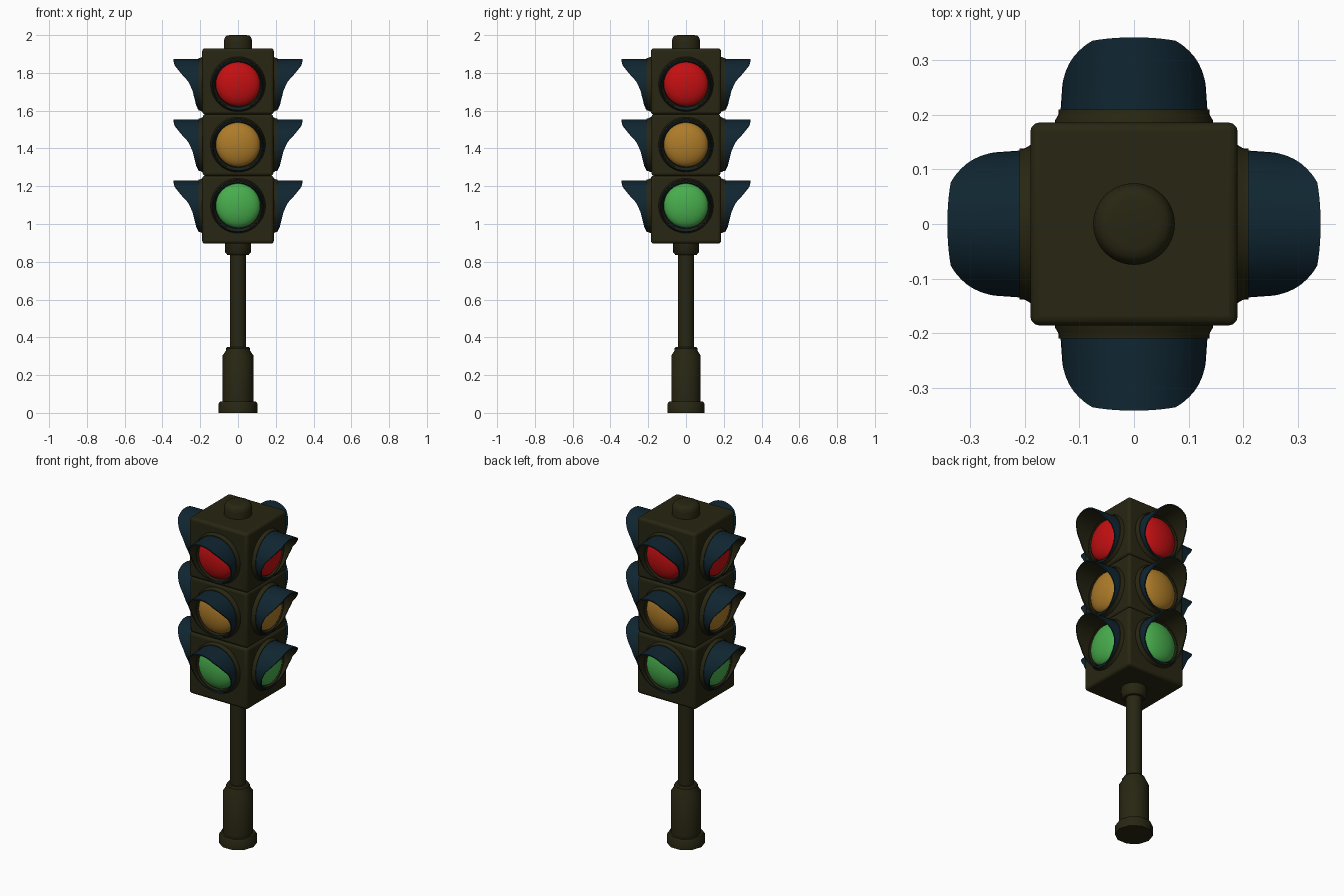
import bpy, bmesh, math
from mathutils import Matrix

if "Cube" in bpy.data.objects:
    bpy.data.objects.remove(bpy.data.objects["Cube"])


def mat(name, rgb):
    m = bpy.data.materials.new(name)
    m.diffuse_color = (*rgb, 1)
    m.use_nodes = True
    m.node_tree.nodes["Principled BSDF"].inputs["Base Color"].default_value = m.diffuse_color
    return m


OLIVE = mat("dark_olive", (0.021, 0.019, 0.006))
NAVY = mat("dark_navy", (0.005, 0.019, 0.031))
RED = mat("red", (0.55, 0.005, 0.006))
AMBER = mat("amber", (0.42, 0.20, 0.022))
GREEN = mat("green", (0.065, 0.42, 0.075))


def finish(bm, name, mats):
    bmesh.ops.remove_doubles(bm, verts=bm.verts, dist=1e-5)
    bmesh.ops.recalc_face_normals(bm, faces=bm.faces)
    me = bpy.data.meshes.new(name)
    bm.to_mesh(me)
    bm.free()
    for m in mats:
        me.materials.append(m)
    ob = bpy.data.objects.new(name, me)
    bpy.context.collection.objects.link(ob)
    return ob


def skin(bm, rings, closed=False, mats=None):
    """Bridge rings of points with quads."""
    vs = [[bm.verts.new(p) for p in r] for r in rings]
    n = len(vs[0])
    for i in range(len(vs) if closed else len(vs) - 1):
        a, b = vs[i], vs[(i + 1) % len(vs)]
        for j in range(n):
            k = (j + 1) % n
            f = bm.faces.new((a[j], a[k], b[k], b[j]))
            f.material_index = mats[i] if mats else 0


def lathe(name, profile, m, seg=32, closed=False, xf=None):
    """Turn (radius, height) points about z, then move by xf."""
    bm = bmesh.new()
    angs = [2 * math.pi * i / seg for i in range(seg)]
    skin(bm, [[(max(r, 1e-7) * math.cos(a), max(r, 1e-7) * math.sin(a), h)
               for a in angs] for r, h in profile], closed)
    if xf:
        bm.transform(xf)
    return finish(bm, name, [m])


# stand: flanged foot, pole, collar under the housing
lathe("foot", [(0, 0), (0.102, 0), (0.102, 0.05), (0.095, 0.06), (0.081, 0.06),
               (0.081, 0.305), (0.063, 0.33), (0.063, 0.342), (0.055, 0.35), (0, 0.35)],
      OLIVE, 10)
lathe("pole", [(0, 0.33), (0.043, 0.33), (0.043, 0.86), (0, 0.86)], OLIVE, 16)
lathe("collar", [(0, 0.835), (0.055, 0.835), (0.068, 0.85), (0.07, 0.92), (0, 0.92)], OLIVE, 24)
# top cap
lathe("top_cap", [(0, 1.90), (0.075, 1.90), (0.075, 1.965), (0.071, 1.985), (0.06, 1.997),
                  (0.045, 2.0), (0, 2.0)], OLIVE, 32)


# housing: three rounded boxes with shallow grooves between them
def box(name, hx, hy, z0, z1, bevel):
    bm = bmesh.new()
    bmesh.ops.create_cube(bm, size=1)
    for v in bm.verts:
        v.co = (v.co.x * 2 * hx, v.co.y * 2 * hy, z0 + (v.co.z + 0.5) * (z1 - z0))
    ob = finish(bm, name, [OLIVE])
    if bevel:
        b = ob.modifiers.new("bevel", 'BEVEL')
        b.width, b.segments = bevel, 3


for nm, hx, z0, z1 in (("lower", 0.19, 0.896, 1.256), ("middle", 0.187, 1.254, 1.582),
                       ("upper", 0.19, 1.58, 1.93)):
    box(nm + "_housing", hx, hx - 0.004, z0, z1, 0.016)
box("housing_core", 0.176, 0.172, 0.93, 1.9, 0)

# visor front edge: reach at a height above the lamp centre
EDGE = [(-0.14, 0.208), (-0.11, 0.222), (-0.04, 0.238), (0.015, 0.263),
        (0.06, 0.302), (0.105, 0.336), (0.14, 0.344)]


def reach(h):
    for (h0, d0), (h1, d1) in zip(EDGE, EDGE[1:]):
        if h <= h1:
            return d0 + (d1 - d0) * (h - h0) / (h1 - h0)
    return EDGE[-1][1]


def visor(name, xf):
    bm = bmesh.new()
    angs = [2 * math.pi * i / 48 for i in range(48)]

    def ring(t, inset):
        pts = []
        for a in angs:
            d = 0.17 + t * (reach(0.133 * math.sin(a)) - 0.17)
            rx = 0.136 - 0.07 * max(0, d - 0.19) - inset
            pts.append((rx * math.cos(a), (0.134 - inset) * math.sin(a), d))
        return pts

    ts = [0, 0.33, 0.67, 1]
    rings = [ring(t, 0) for t in ts] + [ring(t, 0.007) for t in reversed(ts)]
    # navy outside and rim, olive inside
    skin(bm, rings, True, [0, 0, 0, 0, 1, 1, 1, 1])
    bm.transform(xf)
    finish(bm, name, [NAVY, OLIVE])


# lamps on all four sides: bezel, domed lens, hooded visor
dome = [(0.118 * math.cos(a), 0.19 + 0.052 * math.sin(a))
        for a in [math.pi / 2 * i / 8 for i in range(9)]]
for side, k in (("front", 0), ("right", 1), ("back", 2), ("left", 3)):
    for colour, m, z in (("red", RED, 1.74), ("amber", AMBER, 1.42), ("green", GREEN, 1.097)):
        # lamp axis (local z) turned to face -y, then around the housing
        xf = (Matrix.Translation((0, 0, z)) @ Matrix.Rotation(k * math.pi / 2, 4, 'Z')
              @ Matrix.Rotation(math.pi / 2, 4, 'X'))
        tag = side + "_" + colour
        lathe(tag + "_bezel", [(0.146, 0.17), (0.145, 0.19), (0.139, 0.2), (0.138, 0.21),
                               (0.122, 0.21), (0.117, 0.19), (0.117, 0.17)],
              OLIVE, 48, True, xf)
        lathe(tag + "_lens", [(0, 0.17), (0.118, 0.17)] + dome, m, 32, False, xf)
        visor(tag + "_visor", xf)

# smooth shading with sharp edges kept
bpy.ops.object.select_all(action='SELECT')
bpy.context.view_layer.objects.active = bpy.context.selected_objects[0]
bpy.ops.object.shade_smooth_by_angle(angle=math.radians(42))
